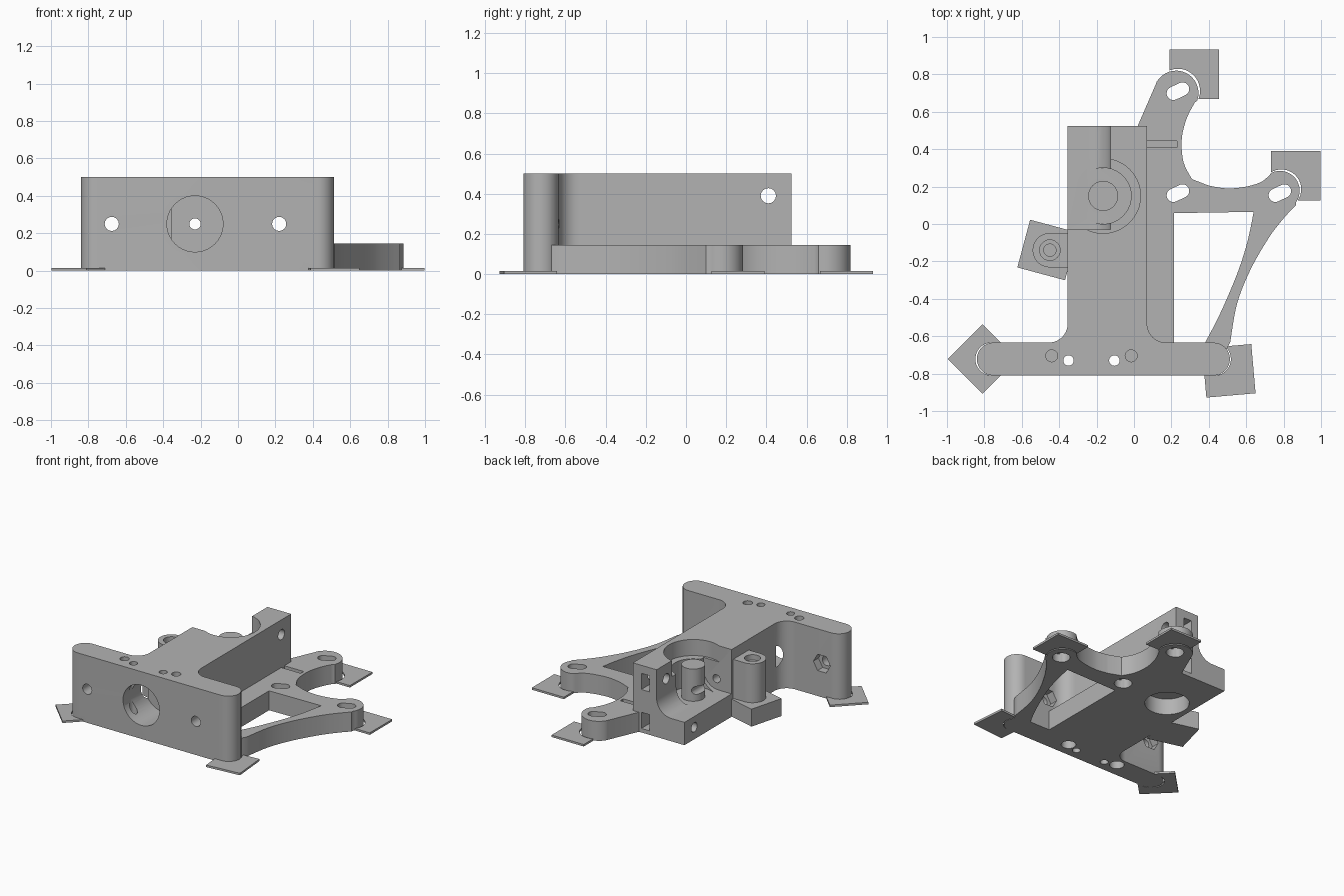
import bpy, bmesh
from math import cos, sin, pi, radians
from mathutils import Vector

old = bpy.data.objects.get("Cube")
if old:
    bpy.data.objects.remove(old, do_unlink=True)

grey = bpy.data.materials.new("plain grey")
grey.use_nodes = True
grey.diffuse_color = (0.45, 0.45, 0.45, 1)
grey.node_tree.nodes["Principled BSDF"].inputs["Base Color"].default_value = grey.diffuse_color


# --- helpers ---
def arc(cx, cy, r, a0, a1, n=16):
    angles = [radians(a0 + (a1 - a0) * i / n) for i in range(n + 1)]
    return [(cx + r * cos(a), cy + r * sin(a)) for a in angles]


def circle(cx, cy, r, n=40):
    return arc(cx, cy, r, 0, 360, n)[:-1]


def rect(x0, x1, y0, y1):
    return [(x0, y0), (x1, y0), (x1, y1), (x0, y1)]


def turned(pts, cx, cy, deg):
    c, s = cos(radians(deg)), sin(radians(deg))
    return [(cx + x * c - y * s, cy + x * s + y * c) for x, y in pts]


def smooth_path(pts, steps=5):
    """Curve running through all the points."""
    p = [Vector(q) for q in [pts[0]] + pts + [pts[-1]]]
    out = []
    for i in range(1, len(p) - 2):
        a, b, c, d = p[i - 1:i + 3]
        for k in range(steps):
            t = k / steps
            out.append(tuple(0.5 * (2 * b + (c - a) * t + (2 * a - 5 * b + 4 * c - d) * t**2
                                    + (3 * b - a - 3 * c + d) * t**3)))
    return out + [pts[-1]]


def prism(name, pts, lo, hi, axis="z"):
    """Extrude a flat outline along an axis."""
    place = {"x": lambda a, b, h: (h, a, b), "y": lambda a, b, h: (a, h, b),
             "z": lambda a, b, h: (a, b, h)}[axis]
    bm = bmesh.new()
    ends = [[bm.verts.new(place(a, b, h)) for a, b in pts] for h in (lo, hi)]
    bm.faces.new(ends[0])
    bm.faces.new(ends[1])
    for i in range(len(pts)):
        j = (i + 1) % len(pts)
        bm.faces.new((ends[0][i], ends[0][j], ends[1][j], ends[1][i]))
    bmesh.ops.recalc_face_normals(bm, faces=bm.faces)
    mesh = bpy.data.meshes.new(name)
    bm.to_mesh(mesh)
    bm.free()
    mesh.materials.append(grey)
    obj = bpy.data.objects.new(name, mesh)
    bpy.context.scene.collection.objects.link(obj)
    return obj


def combine(target, tool, operation):
    mod = target.modifiers.new("combine", "BOOLEAN")
    mod.operation, mod.solver, mod.object = operation, "EXACT", tool
    graph = bpy.context.evaluated_depsgraph_get()
    mesh = bpy.data.meshes.new_from_object(target.evaluated_get(graph))
    target.modifiers.clear()
    target.data = mesh
    bpy.data.objects.remove(tool, do_unlink=True)


def add(target, *args):
    combine(target, prism("addition", *args), "UNION")


def cut(target, *args):
    combine(target, prism("cutter", *args), "DIFFERENCE")


# --- front wall with rounded ends, and the tall body behind it ---
wall_y, wall_r, top, base_top = -0.722, 0.088, 0.5, 0.145
frame = prism("frame", arc(-0.752, wall_y, wall_r, 90, 270) + arc(0.425, wall_y, wall_r, -90, 90), 0, top)
wall_back = wall_y + wall_r
add(frame, [(-0.47, -0.7), (0.19, -0.7)] + arc(0.17, wall_back + 0.1, 0.1, 270, 180, 10)
    + [(0.07, 0.525), (-0.355, 0.525)] + arc(-0.455, wall_back + 0.1, 0.1, 0, -90, 10), 0, top)

# --- low base plate, mounting arms and curved strut ---
add(frame, rect(0.0, 0.215, -0.7, 0.5), 0, base_top)
gap = smooth_path([(0.325, 0.65), (0.28, 0.56), (0.255, 0.45), (0.265, 0.33), (0.31, 0.24)])
gap += smooth_path([(0.4, 0.205), (0.5, 0.19), (0.6, 0.2), (0.68, 0.225), (0.725, 0.262)])
outer = smooth_path([(0.865, 0.1), (0.8, 0.03), (0.72, -0.075), (0.62, -0.25), (0.55, -0.43), (0.515, -0.63)])
inner = smooth_path([(0.38, -0.635), (0.46, -0.48), (0.55, -0.27), (0.605, -0.1), (0.64, 0.065)])
arms = ([(0.02, 0.5), (0.02, 0.525), (0.12, 0.755)] + arc(0.225, 0.7, 0.12, 150, -20) + gap
        + arc(0.78, 0.178, 0.106, 115, -35) + outer + [(0.48, -0.7), (0.36, -0.7)] + inner + [(0.02, 0.055)])
add(frame, arms, 0, base_top)

# --- gear pocket, open side with a curved floor, and centre post ---
floor, gx, gy = 0.17, -0.165, 0.15
cut(frame, [(-0.4, floor)] + arc(-0.245, floor + 0.12, 0.12, -90, 0, 10)
    + [(-0.125, 0.6), (-0.4, 0.6)], -0.03, 0.6, "y")
cut(frame, circle(gx, gy, 0.2), 0.38, 0.6)
cut(frame, circle(gx, gy, 0.15), floor, 0.6)
cut(frame, circle(gx, gy, 0.15), -0.1, 0.12)
add(frame, circle(gx, gy, 0.08), 0.14, 0.41)

# --- round front recess and the bore running through the body ---
cut(frame, circle(-0.23, 0.25, 0.15), -1, -0.55, "y")
cut(frame, circle(-0.23, 0.25, 0.03, 20), -1, 1, "y")

# --- wall bolt holes with hexagonal nut pockets ---
for x in (-0.675, 0.22):
    cut(frame, circle(x, 0.25, 0.038, 16), -1, -0.6, "y")
    cut(frame, circle(x, 0.25, 0.07, 6), wall_back - 0.06, wall_back + 0.1, "y")

# --- vertical holes in the wall ---
for x in (-0.44, -0.015):
    cut(frame, circle(x, -0.705, 0.032, 20), 0.3, 0.6)
    cut(frame, circle(x, -0.705, 0.05, 24), -0.1, 0.1)
for x in (-0.35, -0.105):
    cut(frame, circle(x, -0.73, 0.028, 20), -0.1, 0.6)

# --- slanted mounting slots with round recesses underneath ---
slot = arc(-0.027, 0, 0.036, 90, 270, 10) + arc(0.027, 0, 0.036, -90, 90, 10)
for x, y in ((0.235, 0.71), (0.235, 0.165), (0.78, 0.165)):
    cut(frame, turned(slot, x, y, 25), -0.1, 0.2)
    cut(frame, circle(x, y, 0.06, 24), -0.1, 0.06)

# --- cross bolts, nut traps and base slot at the rear ---
cut(frame, circle(0.41, 0.39, 0.038, 16), -0.3, 0.2, "x")
cut(frame, circle(0.41, 0.09, 0.035, 16), -0.5, 0.0, "x")
for z in (0.32, 0.03):
    cut(frame, rect(-0.065, 0.0, z, z + 0.12), 0.36, 0.6, "y")
cut(frame, rect(0.07, 0.23, 0.41, 0.445), 0.05, 0.2)

# --- side lug with stepped screw hole ---
lug = prism("side_lug", arc(-0.45, -0.14, 0.092, 90, 270, 20) + [(-0.34, -0.232), (-0.34, -0.048)], 0.13, 0.42)
cut(lug, circle(-0.45, -0.14, 0.055, 24), 0.38, 0.6)
cut(lug, circle(-0.45, -0.14, 0.033, 20), 0.1, 0.6)
square = rect(-0.132, 0.132, -0.132, 0.132)
block = prism("lug_support", turned(square, -0.462, -0.139, -15), 0, 0.13)
cut(block, rect(-0.355, 0, -0.5, 0.3), -0.1, 0.3)

# --- thin corner pads, each cut clear of the rounded end it surrounds ---
parts = [frame, lug, block]
pads = (("rear_pad", 0.322, 0.8, 0, 0.235, 0.712, 0.118),
        ("left_pad", 0.865, 0.258, 0, 0.788, 0.186, 0.106),
        ("front_left_pad", 0.507, -0.785, 5, 0.43, wall_y, wall_r),
        ("front_right_pad", -0.81, wall_y, 45, -0.76, wall_y, wall_r))
for name, x, y, turn, hx, hy, hr in pads:
    pad = prism(name, turned(square, x, y, turn), 0, 0.015)
    cut(pad, circle(hx, hy, hr), -0.1, 0.1)
    if turn == 45:
        cut(pad, rect(-0.71, -0.5, -1, -0.5), -0.1, 0.1)
    parts.append(pad)

# --- smooth round walls, keep edges crisp ---
bpy.ops.object.select_all(action="DESELECT")
for obj in parts:
    obj.select_set(True)
bpy.context.view_layer.objects.active = frame
bpy.ops.object.shade_smooth_by_angle(angle=radians(30))
